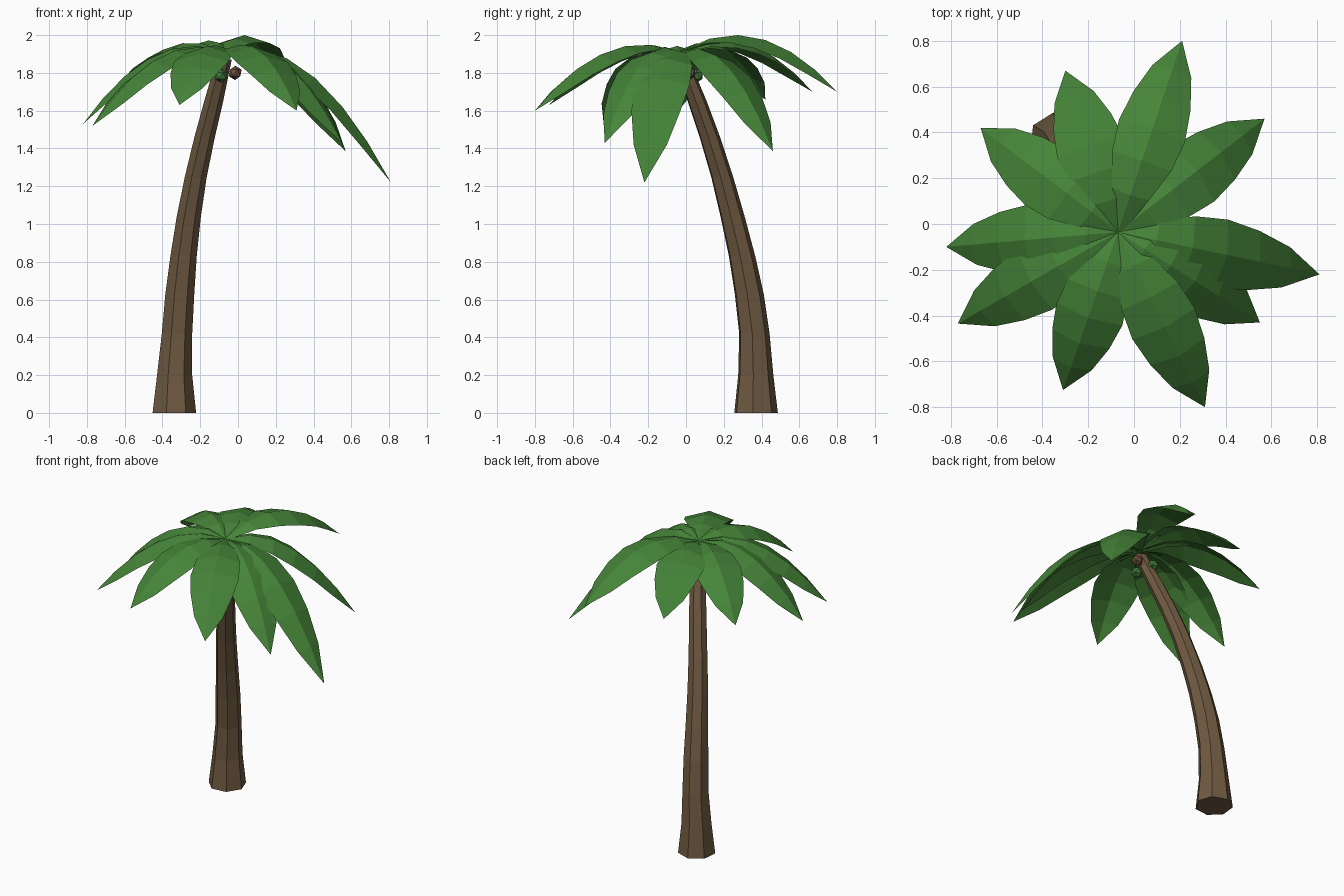
import bpy, bmesh, math
from mathutils import Vector

if "Cube" in bpy.data.objects:
    bpy.data.objects.remove(bpy.data.objects["Cube"])


def material(name, color):
    m = bpy.data.materials.new(name)
    m.diffuse_color = (*color, 1)
    m.use_nodes = True
    m.node_tree.nodes["Principled BSDF"].inputs["Base Color"].default_value = m.diffuse_color
    return m


BARK = material("bark_brown", (0.160, 0.102, 0.053))
LEAF = material("leaf_green", (0.060, 0.230, 0.040))
NUT_BROWN = material("coconut_brown", (0.155, 0.080, 0.048))
NUT_GREEN = material("coconut_green", (0.050, 0.190, 0.040))


def finish(bm, name, mat):
    mesh = bpy.data.meshes.new(name)
    bm.to_mesh(mesh)
    bm.free()
    mesh.materials.append(mat)
    obj = bpy.data.objects.new(name, mesh)
    bpy.context.collection.objects.link(obj)
    return obj


# Trunk: seven-sided rings along a leaning, tapering path (x, y, z, radius)
RINGS = [(-.34, .368, 0, .119), (-.338, .367, .2, .096), (-.325, .36, .42, .083),
         (-.31, .333, .63, .079), (-.29, .295, .83, .072), (-.262, .245, 1.04, .066),
         (-.225, .19, 1.25, .060), (-.178, .125, 1.46, .056), (-.13, .058, 1.65, .052),
         (-.075, -.025, 1.87, .042)]
SIDES = 7
bm = bmesh.new()
loops = []
for x, y, z, r in RINGS:
    angles = [math.radians(45) + math.tau * k / SIDES for k in range(SIDES)]
    loops.append([bm.verts.new((x + r * math.cos(a), y + r * math.sin(a), z)) for a in angles])
for low, high in zip(loops, loops[1:]):
    for k in range(SIDES):
        n = (k + 1) % SIDES
        bm.faces.new((low[k], low[n], high[n], high[k]))
bm.faces.new(loops[0][::-1])
bm.faces.new(loops[-1])
finish(bm, "trunk", BARK)

# Fronds: folded blades arching from the crown to each tip
CROWN = Vector((-.07, -.035, 1.91))
HALF_WIDTHS = [.015, .085, .137, .152, .132, .090, 0]
FOLD = .3
SPREAD = .18  # pushes the cross-sections outward, towards the steeper end


def frond(name, tip, arch):
    span = Vector(tip) - CROWN
    flat = Vector((span.x, span.y, 0))
    side = Vector((-span.y, span.x, 0)).normalized()
    steps = len(HALF_WIDTHS) - 1
    rise = span.z + arch
    bm = bmesh.new()
    rows = []
    for i, w in enumerate(HALF_WIDTHS):
        s = i / steps
        t = s + SPREAD * s * (1 - s)
        mid = CROWN + flat * t + Vector((0, 0, rise * t - arch * t * t))
        tangent = flat + Vector((0, 0, rise - 2 * arch * t))
        up = tangent.cross(side).normalized()
        if w == 0:
            rows.append([bm.verts.new(mid)])
        else:
            drop = up * (FOLD * w)
            rows.append([bm.verts.new(p) for p in
                         (mid + side * w - drop, mid, mid - side * w - drop)])
    for a, b in zip(rows, rows[1:]):
        for k in (0, 1):
            if len(b) == 3:
                bm.faces.new((a[k], a[k + 1], b[k + 1], b[k]))
            else:
                bm.faces.new((a[k], a[k + 1], b[0]))
    # Keep the upper side of each blade facing up
    bm.normal_update()
    for f in bm.faces:
        if f.normal.z < 0:
            f.normal_flip()
    finish(bm, name, LEAF)


# Tip position and amount of arch for each frond
FRONDS = [((.21, .80, 1.70), .72), ((.57, .46, 1.385), .78), ((.81, -.22, 1.22), .96),
          ((.55, -.43, 1.43), .76), ((.31, -.80, 1.60), .63), ((-.31, -.725, 1.63), .58),
          ((-.77, -.435, 1.52), .66), ((-.82, -.10, 1.53), .68), ((-.67, .42, 1.66), .60),
          ((-.30, .67, 1.70), .60)]
for i, (tip, arch) in enumerate(FRONDS):
    frond(f"frond_{i + 1}", tip, arch)

# Coconuts clustered under the crown
NUTS = [("coconut_ripe", (-.015, .015, 1.80), NUT_BROWN),
        ("coconut_green_front", (-.09, -.08, 1.785), NUT_GREEN),
        ("coconut_green_back", (-.11, .055, 1.785), NUT_GREEN)]
for name, pos, mat in NUTS:
    bm = bmesh.new()
    bmesh.ops.create_icosphere(bm, subdivisions=1, radius=.038)
    finish(bm, name, mat).location = pos
